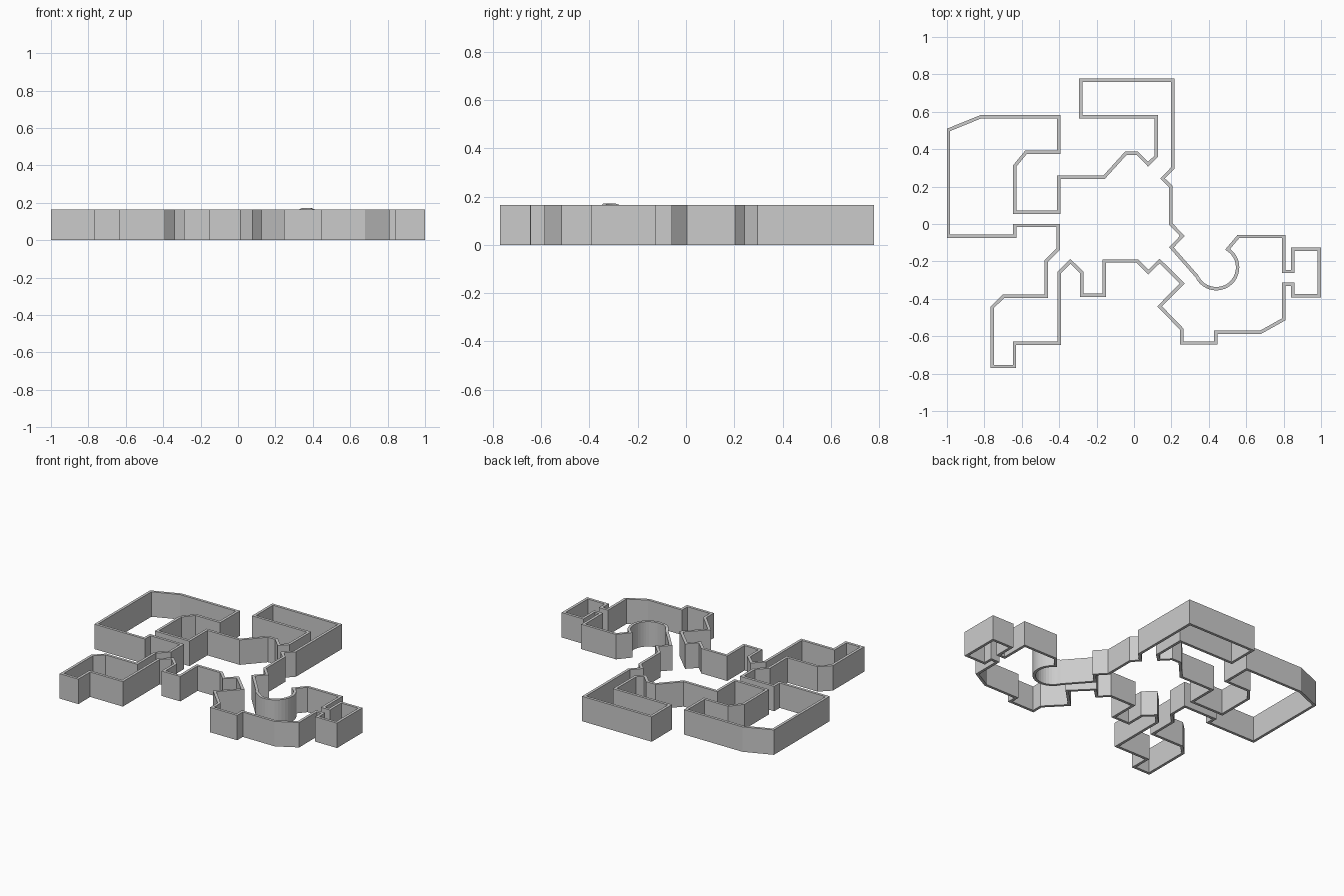
import bpy, bmesh, math
from mathutils import Vector

if "Cube" in bpy.data.objects:
    bpy.data.objects.remove(bpy.data.objects["Cube"])

HEIGHT = 0.165
THICK = 0.018

# Centre line of the wall, clockwise from the west room
before_arc = [(-.992, .503), (-.82, .573), (-.402, .573), (-.402, .383), (-.578, .383),
              (-.638, .31), (-.638, .063), (-.402, .063), (-.402, .25), (-.16, .25),
              (-.044, .378), (.018, .378), (.075, .32), (.119, .362), (.119, .574),
              (-.284, .574), (-.284, .769), (.208, .769), (.208, .3), (.153, .243),
              (.197, .2), (.197, 0), (.258, -.064), (.2, -.125)]
after_arc = [(.558, -.067), (.8, -.067), (.8, -.254), (.849, -.254), (.849, -.135),
             (.991, -.135), (.991, -.383), (.849, -.383), (.849, -.322), (.8, -.322),
             (.8, -.51), (.678, -.578), (.437, -.578), (.437, -.636), (.256, -.636),
             (.256, -.563), (.137, -.44), (.258, -.318), (.137, -.198), (.077, -.257),
             (.017, -.198), (-.16, -.198), (-.16, -.38), (-.279, -.38), (-.279, -.259),
             (-.34, -.2), (-.4, -.259), (-.4, -.638), (-.639, -.638), (-.639, -.762),
             (-.758, -.762), (-.758, -.445), (-.697, -.386), (-.47, -.386), (-.47, -.198),
             (-.405, -.133), (-.405, -.008), (-.638, -.008), (-.638, -.066), (-.992, -.066)]

# Round alcove
cx, cy, r, steps = .44, -.232, .114, 22
a0, a1 = math.radians(205), math.radians(418)
arc = [(cx + r * math.cos(a0 + (a1 - a0) * i / steps),
        cy + r * math.sin(a0 + (a1 - a0) * i / steps)) for i in range(steps + 1)]
path = [Vector(p) for p in before_arc + arc + after_arc]
lips = {len(before_arc) + i: .006 for i in range(1, 5)}  # slight raised lip

# Sweep a rectangular section with mitred corners round the closed path
bm = bmesh.new()
rings = []
n = len(path)
for i, p in enumerate(path):
    d0 = (p - path[i - 1]).normalized()
    d1 = (path[(i + 1) % n] - p).normalized()
    n0, n1 = Vector((-d0.y, d0.x)), Vector((-d1.y, d1.x))
    m = (n0 + n1).normalized()
    off = m * (THICK / 2 / max(m.dot(n0), .4))
    top = HEIGHT + lips.get(i, 0)
    rings.append([bm.verts.new((q.x, q.y, z)) for q, z in
                  ((p + off, 0), (p - off, 0), (p - off, top), (p + off, top))])
for i in range(n):
    a, b = rings[i], rings[(i + 1) % n]
    for k in range(4):
        j = (k + 1) % 4
        bm.faces.new((a[k], a[j], b[j], b[k]))
bmesh.ops.recalc_face_normals(bm, faces=bm.faces)
mesh = bpy.data.meshes.new("perimeter_wall")
bm.to_mesh(mesh)
bm.free()
wall = bpy.data.objects.new("perimeter_wall", mesh)
bpy.context.collection.objects.link(wall)
